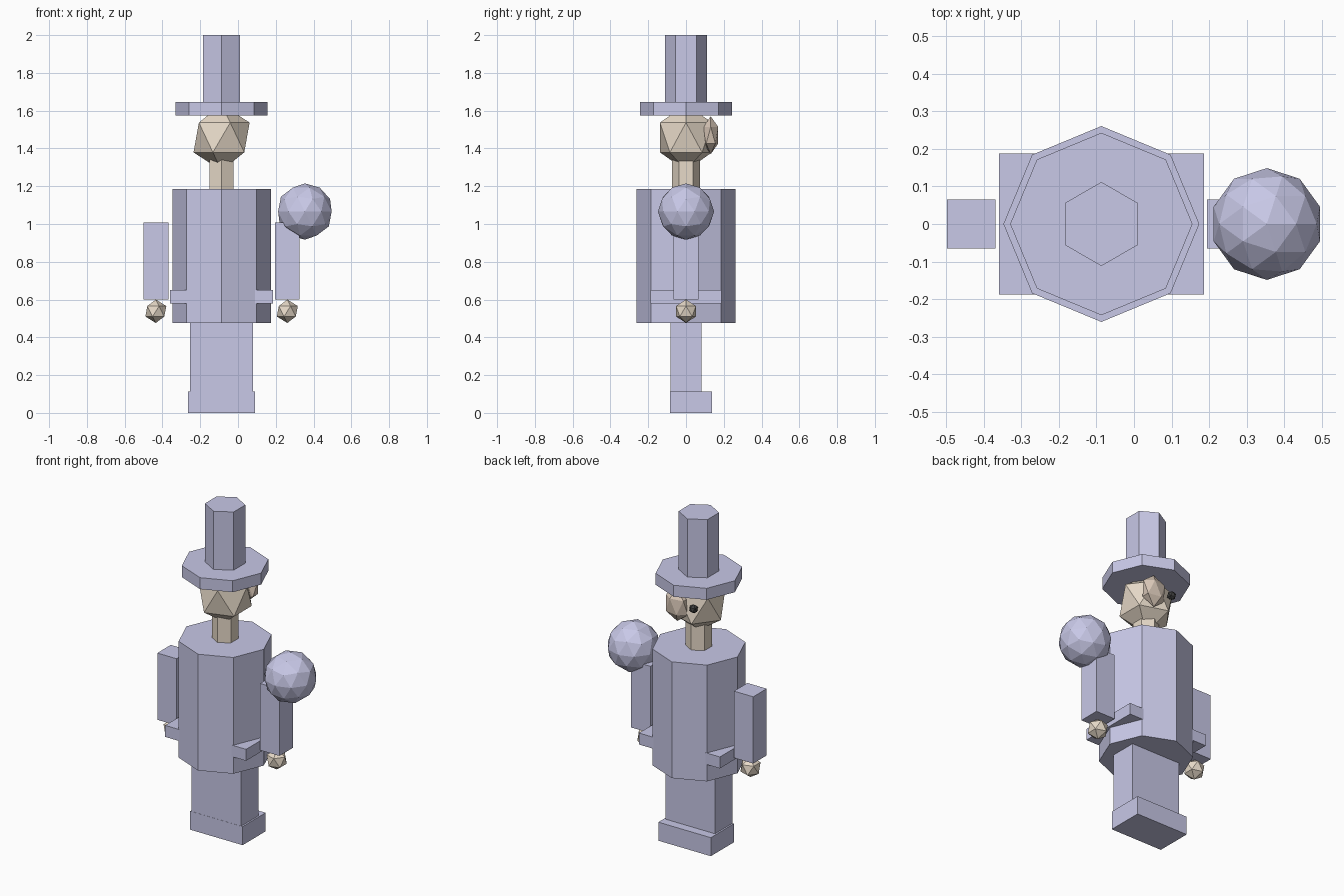
import bpy

if "Cube" in bpy.data.objects:
    bpy.data.objects.remove(bpy.data.objects["Cube"])

CX = -0.087  # the figure's own centre line


def material(name, rgb):
    m = bpy.data.materials.new(name)
    m.diffuse_color = (*rgb, 1)
    m.use_nodes = True
    m.node_tree.nodes["Principled BSDF"].inputs["Base Color"].default_value = m.diffuse_color
    return m


cloth = material("cloth", (0.58, 0.58, 0.80))
skin = material("skin", (0.80, 0.70, 0.58))
brown = material("tan", (0.70, 0.58, 0.48))
black = material("black", (0.05, 0.05, 0.05))


def finish(name, mat):
    ob = bpy.context.object
    ob.name = name
    ob.data.materials.append(mat)
    return ob


def box(name, x, y, z, mat=cloth):
    """Box from (min, max) ranges, with x relative to the centre line."""
    bpy.ops.mesh.primitive_cube_add(
        size=1, location=(CX + sum(x) / 2, sum(y) / 2, sum(z) / 2))
    ob = finish(name, mat)
    ob.scale = (x[1] - x[0], y[1] - y[0], z[1] - z[0])
    return ob


def prism(name, sides, radius, z, mat=cloth):
    bpy.ops.mesh.primitive_cylinder_add(
        vertices=sides, radius=radius, depth=z[1] - z[0],
        location=(CX, 0, sum(z) / 2))
    return finish(name, mat)


def ball(name, centre, radii, mat, level=1):
    x, y, z = centre
    bpy.ops.mesh.primitive_ico_sphere_add(
        subdivisions=level, radius=1, location=(CX + x, y, z))
    ob = finish(name, mat)
    ob.scale = radii
    return ob


# Shoes and legs
box("shoes", (-0.177, 0.177), (-0.084, 0.138), (0, 0.113))
for side, s in (("left", -1), ("right", 1)):
    box(side + "_leg", sorted((0, s * 0.167)), (-0.083, 0.083), (0.113, 0.476))
    # Arms and hands
    box(side + "_arm", sorted((s * 0.282, s * 0.412)), (-0.065, 0.065), (0.6, 1.007))
    ball(side + "_hand", (s * 0.348, 0, 0.538), (0.062,) * 3, skin)

# Coat, belt and shoulder ball
prism("coat", 8, 0.261, (0.476, 1.185))
box("belt", (-0.273, 0.273), (-0.188, 0.188), (0.58, 0.65))
ball("shoulder_ball", (0.441, 0, 1.066), (0.149,) * 3, cloth, 2)

# Neck and head
prism("neck", 6, 0.074, (1.185, 1.36), skin)
ball("head", (0, 0, 1.458), (0.166, 0.162, 0.176), skin)

# Face looks towards +y: covered eye on one side, small eye on the other
ball("eye_patch", (0.055, 0.131, 1.47), (0.082, 0.046, 0.1), brown)
ball("eye", (-0.064, 0.143, 1.48), (0.027,) * 3, black)

# Hat
prism("hat_brim", 8, 0.243, (1.575, 1.645))
prism("hat_crown", 6, 0.112, (1.645, 2.0))
